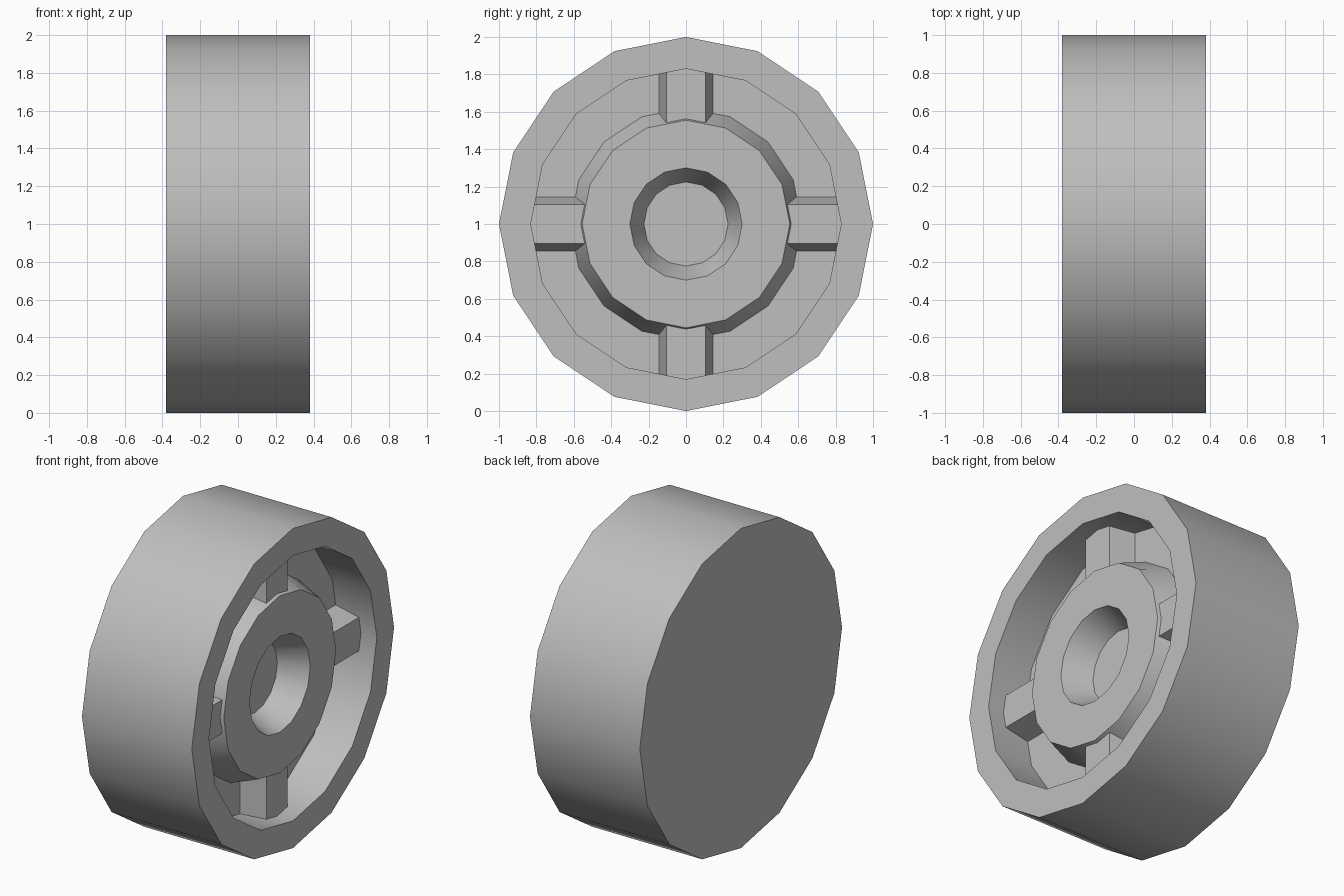
import bpy, bmesh
from math import pi, radians
from mathutils import Matrix, Vector

SIDES = 16
HALF_WIDTH = 0.38
FLOOR = 0.115        # level of the recessed ring and the hub hole
CENTRE = Matrix.Translation((0, 0, 1))

cube = bpy.data.objects.get("Cube")
if cube:
    bpy.data.objects.remove(cube, do_unlink=True)

grey = bpy.data.materials.new("plain grey")
grey.use_nodes = True
COLOUR = (0.52, 0.52, 0.52, 1)
grey.diffuse_color = COLOUR
grey.node_tree.nodes["Principled BSDF"].inputs["Base Color"].default_value = COLOUR


def make_object(name, bm):
    """Turn a bmesh into a grey object with smooth curves and sharp corners."""
    bmesh.ops.recalc_face_normals(bm, faces=bm.faces)
    mesh = bpy.data.meshes.new(name)
    bm.to_mesh(mesh)
    bm.free()
    mesh.materials.append(grey)
    obj = bpy.data.objects.new(name, mesh)
    bpy.context.collection.objects.link(obj)
    bpy.ops.object.select_all(action='DESELECT')
    obj.select_set(True)
    bpy.context.view_layer.objects.active = obj
    bpy.ops.object.shade_smooth_by_angle(angle=radians(30))
    return obj


# Wheel body: profile of (radius, x) spun around the axle
profile = [
    (0, -HALF_WIDTH), (1, -HALF_WIDTH),          # closed back
    (1, HALF_WIDTH), (0.83, HALF_WIDTH),         # tread and rim
    (0.83, FLOOR), (0.62, FLOOR),                # recessed ring
    (0.555, 0.29), (0.30, 0.29),                 # tapered hub
    (0.225, FLOOR), (0, FLOOR),                  # hub hole
]
bm = bmesh.new()
verts = [bm.verts.new((x, 0, r)) for r, x in profile]
edges = [bm.edges.new(pair) for pair in zip(verts, verts[1:])]
bmesh.ops.spin(bm, geom=verts + edges, cent=(0, 0, 0), axis=(1, 0, 0),
               angle=2 * pi, steps=SIDES)
bmesh.ops.remove_doubles(bm, verts=bm.verts, dist=0.0005)
bmesh.ops.dissolve_limit(bm, angle_limit=radians(1), verts=bm.verts, edges=bm.edges)
bm.transform(CENTRE)
make_object("wheel_body", bm)

# Four spokes: trapezoid section running from hub to rim
section = [(FLOOR - 0.02, 0.15), (0.27, 0.105), (0.27, -0.105), (FLOOR - 0.02, -0.15)]
for i, side in enumerate(("top", "left_rear", "bottom", "right_front")):
    bm = bmesh.new()
    base = bm.faces.new([bm.verts.new((x, y, 0.5)) for x, y in section])
    grown = bmesh.ops.extrude_face_region(bm, geom=[base], use_keep_orig=True)
    tip = [g for g in grown["geom"] if isinstance(g, bmesh.types.BMVert)]
    bmesh.ops.translate(bm, verts=tip, vec=Vector((0, 0, 0.34)))
    bm.transform(CENTRE @ Matrix.Rotation(i * pi / 2, 4, 'X'))
    make_object("spoke_" + side, bm)
